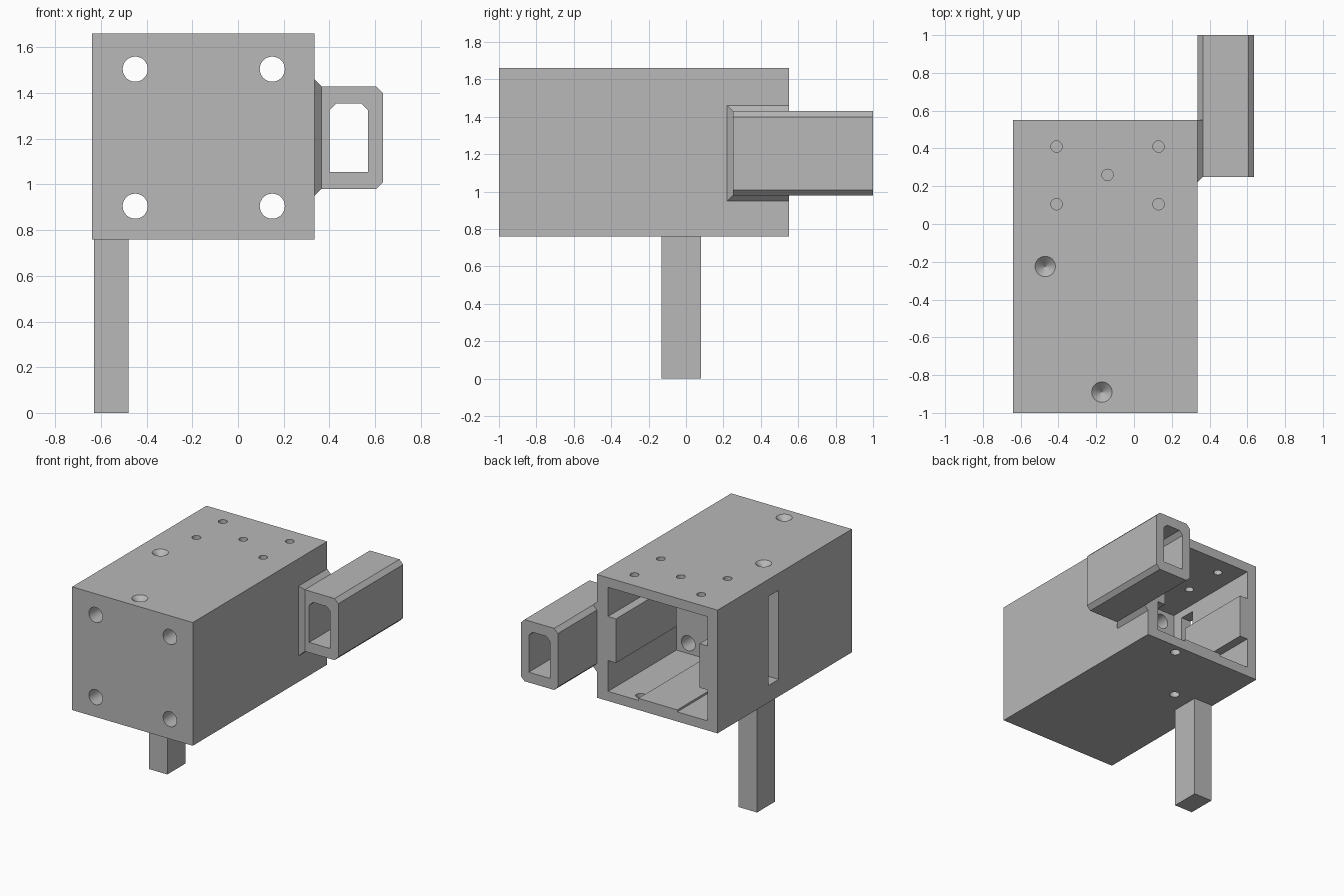
import bpy, bmesh
from math import pi
from mathutils import Matrix, Vector

cube = bpy.data.objects.get("Cube")
if cube:
    bpy.data.objects.remove(cube)

grey = bpy.data.materials.new("plain_grey")
grey.use_nodes = True
colour = (0.48, 0.48, 0.48, 1)
grey.diffuse_color = colour
grey.node_tree.nodes["Principled BSDF"].inputs["Base Color"].default_value = colour


def finish(name, bm):
    bmesh.ops.recalc_face_normals(bm, faces=bm.faces)
    mesh = bpy.data.meshes.new(name)
    bm.to_mesh(mesh)
    bm.free()
    mesh.materials.append(grey)
    obj = bpy.data.objects.new(name, mesh)
    bpy.context.collection.objects.link(obj)
    return obj


def box(name, x, y, z):
    bm = bmesh.new()
    bmesh.ops.create_cube(bm, size=1)
    for v in bm.verts:
        v.co = Vector([(r[0] + r[1]) / 2 + c * (r[1] - r[0])
                       for r, c in zip((x, y, z), v.co)])
    return finish(name, bm)


def cone(name, centre, r1, r2, depth, axis="Z"):
    bm = bmesh.new()
    bmesh.ops.create_cone(bm, cap_ends=True, segments=32, radius1=r1, radius2=r2, depth=depth)
    turn = Matrix.Rotation(pi / 2, 4, "X") if axis == "Y" else Matrix()
    bm.transform(Matrix.Translation(centre) @ turn)
    return finish(name, bm)


def prism(name, profile, y0, y1):
    """Extrude an x-z outline along y."""
    bm = bmesh.new()
    face = bm.faces.new([bm.verts.new((x, y0, z)) for x, z in profile])
    new = bmesh.ops.extrude_face_region(bm, geom=[face])["geom"]
    bmesh.ops.translate(bm, vec=(0, y1 - y0, 0),
                        verts=[g for g in new if isinstance(g, bmesh.types.BMVert)])
    return finish(name, bm)


def cut(target, cutter):
    mod = target.modifiers.new("cut", "BOOLEAN")
    mod.operation, mod.solver, mod.object = "DIFFERENCE", "EXACT", cutter
    bpy.context.view_layer.update()
    result = bpy.data.meshes.new_from_object(
        target.evaluated_get(bpy.context.evaluated_depsgraph_get()))
    target.modifiers.clear()
    target.data = result
    bpy.data.objects.remove(cutter)


# Housing with a rear cavity whose side walls carry guide ribs
housing = box("housing", (-0.64, 0.335), (-1, 0.55), (0.76, 1.66))
cavity = [(-0.56, 0.83), (0.245, 0.83), (0.245, 1.055), (0.18, 1.055), (0.18, 1.377),
          (0.245, 1.377), (0.245, 1.59), (-0.56, 1.59), (-0.56, 1.377), (-0.495, 1.377),
          (-0.495, 1.055), (-0.56, 1.055)]
cut(housing, prism("cavity_cutter", cavity, -0.155, 0.6))
cut(housing, box("end_cutter", (-0.56, 0.245), (-0.24, -0.15), (0.83, 1.59)))

# Side slot
cut(housing, box("slot_cutter", (-0.7, -0.48), (-0.155, -0.04), (0.885, 1.535)))

# Four front bores reaching the cavity
for x in (-0.45, 0.15):
    for z in (0.905, 1.505):
        cut(housing, cone("bore_cutter", (x, -0.6, z), 0.055, 0.055, 1, "Y"))

# Small holes through the roof and the floor
for x, y in ((-0.41, 0.41), (0.13, 0.41), (-0.41, 0.105), (0.13, 0.105), (-0.14, 0.26)):
    cut(housing, cone("roof_hole_cutter", (x, y, 1.65), 0.03, 0.03, 0.2))
for x, y in ((0.03, 0.48), (-0.34, 0.03)):
    cut(housing, cone("floor_hole_cutter", (x, y, 0.8), 0.034, 0.034, 0.2))

# Conical dimples in the roof
for x, y in ((-0.47, -0.225), (-0.17, -0.89)):
    cut(housing, cone("dimple_cutter", (x, y, 1.635), 0, 0.055, 0.052))

# Low pad on the cavity floor
box("floor_pad", (-0.315, 0), (-0.24, 0.55), (0.825, 0.845))

# Leg
box("leg", (-0.63, -0.48), (-0.13, 0.08), (0, 0.765))

# Side tube with chamfered corners and a hollow core
x0, x1, z0, z1, c = 0.335, 0.635, 0.98, 1.43, 0.03
outline = [(x0 + c, z0), (x1 - c, z0), (x1, z0 + c), (x1, z1 - c),
           (x1 - c, z1), (x0 + c, z1), (x0, z1 - c), (x0, z0 + c)]
tube = prism("side_tube", outline, 0.25, 1)
core = [(0.4, 1.055), (0.57, 1.055), (0.57, 1.325), (0.54, 1.355), (0.43, 1.355), (0.4, 1.325)]
cut(tube, prism("core_cutter", core, 0.2, 1.05))

# Tapered weld flange joining the tube to the housing
bm = bmesh.new()
rings = [[bm.verts.new((x, y, z)) for y, z in
          ((0.25 - t, z0 - t), (0.55, z0 - t), (0.55, z1 + t), (0.25 - t, z1 + t))]
         for x, t in ((0.335, 0.03), (0.365, 0))]
bm.faces.new(rings[0])
bm.faces.new(rings[1])
for i in range(4):
    j = (i + 1) % 4
    bm.faces.new((rings[0][i], rings[0][j], rings[1][j], rings[1][i]))
finish("weld_flange", bm)
